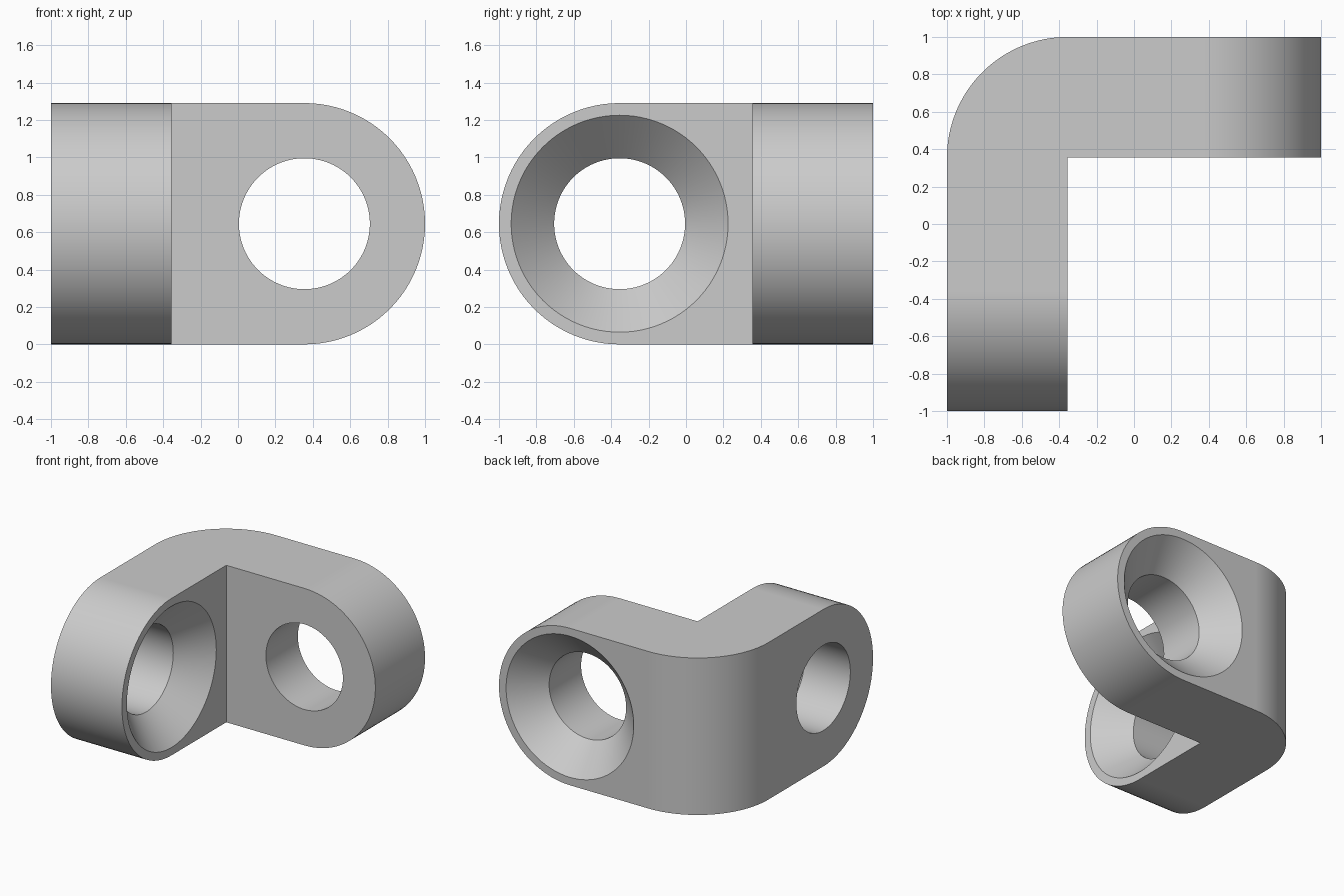
import bpy, bmesh
from math import pi, sin, cos, radians
from mathutils import Matrix, Vector

if "Cube" in bpy.data.objects:
    bpy.data.objects.remove(bpy.data.objects["Cube"])

T = 0.645           # plate thickness, also the end radius
C = 1 - T           # arc centres
HOLE, SINK, DEPTH = 0.35, 0.58, 0.23
SEG = 48            # segments per half turn

grey = bpy.data.materials.new("light grey")
grey.use_nodes = True
grey.diffuse_color = (0.6, 0.6, 0.6, 1)
grey.node_tree.nodes["Principled BSDF"].inputs["Base Color"].default_value = (0.6, 0.6, 0.6, 1)


def arc(cx, cy, r, start, end, n):
    steps = [radians(start + (end - start) * i / n) for i in range(n + 1)]
    return [(cx + r * cos(a), cy + r * sin(a)) for a in steps]


def prism(name, outline, low, high, place):
    """Extrude a 2D outline; place(u, v, w) maps it into space."""
    bm = bmesh.new()
    face = bm.faces.new([bm.verts.new(place(u, v, low)) for u, v in outline])
    shift = Vector(place(0, 0, high)) - Vector(place(0, 0, low))
    top = bmesh.ops.extrude_face_region(bm, geom=[face])["geom"]
    bmesh.ops.translate(bm, vec=shift, verts=[g for g in top if isinstance(g, bmesh.types.BMVert)])
    return finish(name, bm)


def countersink(name, mouth, axis):
    """Drill with a flared mouth; axis points out of the mouth."""
    bm = bmesh.new()
    profile = [(0, -1), (HOLE, -1), (HOLE, -DEPTH), (SINK, 0), (SINK, 0.1), (0, 0.1)]
    verts = [bm.verts.new((r, 0, z)) for r, z in profile]
    edges = [bm.edges.new(pair) for pair in zip(verts, verts[1:])]
    bmesh.ops.spin(bm, geom=verts + edges, cent=(0, 0, 0), axis=(0, 0, 1),
                   angle=2 * pi, steps=2 * SEG, use_merge=True)
    bmesh.ops.remove_doubles(bm, verts=bm.verts, dist=1e-5)
    turn = Vector((0, 0, 1)).rotation_difference(Vector(axis)).to_matrix().to_4x4()
    bm.transform(Matrix.Translation(mouth) @ turn)
    return finish(name, bm)


def finish(name, bm):
    bmesh.ops.recalc_face_normals(bm, faces=bm.faces)
    mesh = bpy.data.meshes.new(name)
    bm.to_mesh(mesh)
    bm.free()
    obj = bpy.data.objects.new(name, mesh)
    mesh.materials.append(grey)
    bpy.context.collection.objects.link(obj)
    return obj


# Angled plate with a rounded outer corner
plan = [(1, C), (1, 1)] + arc(-C, C, T, 90, 180, SEG) + [(-1, -1), (-C, -1), (-C, C)]
bracket = prism("angle_bracket", plan, -0.1, 2 * T + 0.1, lambda u, v, w: (u, v, w))

# Round-ended envelopes for both legs, then the two countersunk holes
stadium = [(-2, 0)] + arc(C, T, T, -90, 90, SEG) + [(-2, 2 * T)]
cutters = [
    ("INTERSECT", prism("back_leg_envelope", stadium, -2, 2, lambda u, v, w: (u, w, v))),
    ("INTERSECT", prism("side_leg_envelope", stadium, -2, 2, lambda u, v, w: (w, -u, v))),
    ("DIFFERENCE", countersink("back_leg_drill", (C, 1, T), (0, 1, 0))),
    ("DIFFERENCE", countersink("side_leg_drill", (-C, -C, T), (1, 0, 0))),
]
bpy.ops.object.select_all(action="DESELECT")
bracket.select_set(True)
bpy.context.view_layer.objects.active = bracket
for operation, cutter in cutters:
    cutter.hide_render = True
    mod = bracket.modifiers.new(cutter.name, "BOOLEAN")
    mod.operation, mod.solver, mod.object = operation, "EXACT", cutter
    bpy.ops.object.modifier_apply(modifier=mod.name)
    bpy.data.objects.remove(cutter)

bpy.ops.object.shade_smooth_by_angle(angle=radians(25))
bracket.modifiers.new("flat_face_normals", "WEIGHTED_NORMAL").keep_sharp = True
